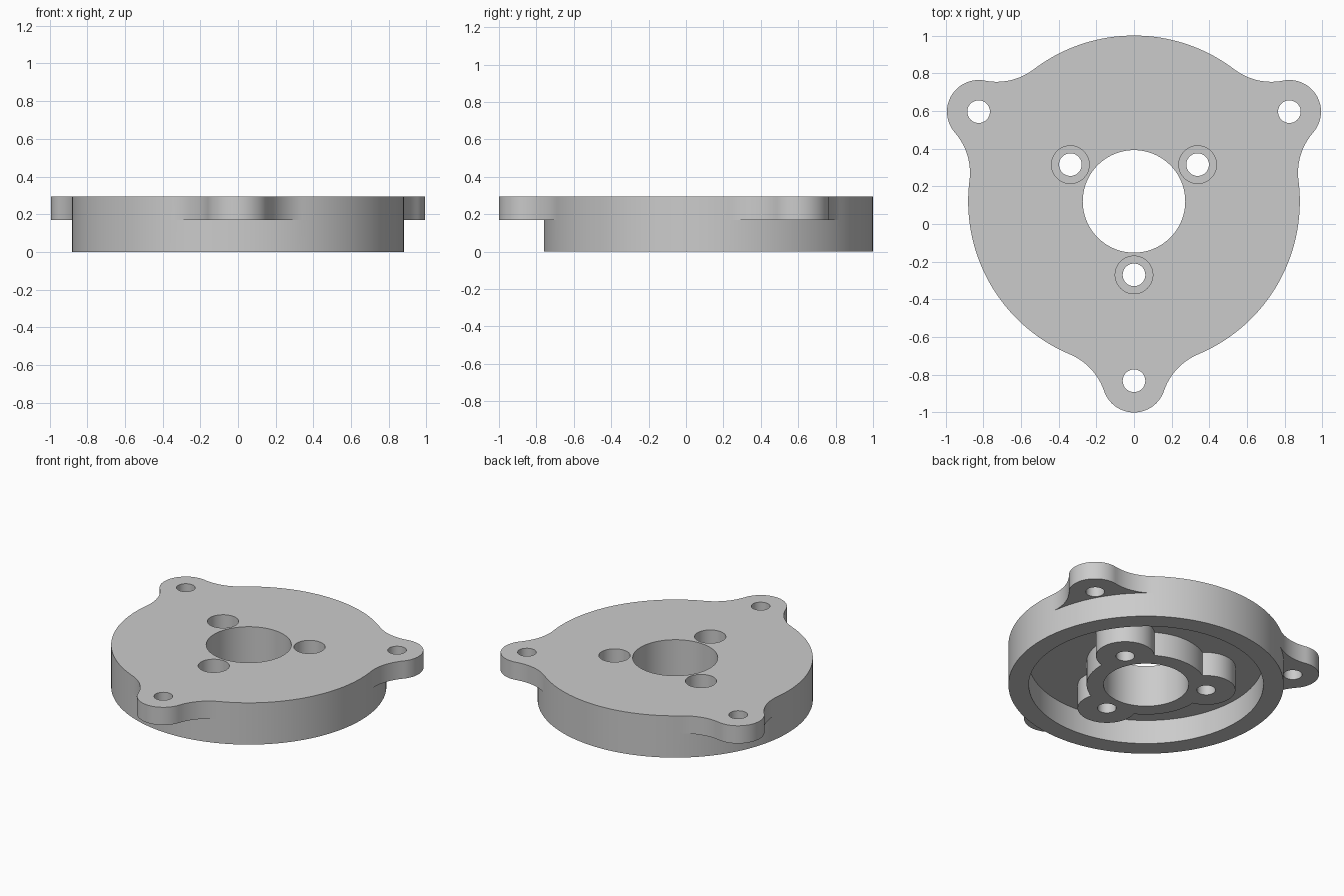
import bpy, bmesh
from math import cos, sin, acos, atan2, pi, radians

cube = bpy.data.objects.get("Cube")
if cube:
    bpy.data.objects.remove(cube, do_unlink=True)

# Main dimensions
CENTRE = 0.12j                       # axis of the flange on the xy plane
TOP, STEP, LEDGE = 0.295, 0.17, 0.15  # top face, ear underside, screw seat
BODY_R, RECESS_R, BORE_R = 0.88, 0.75, 0.272
EAR_D, EAR_R, FILLET_R = 0.952, 0.168, 0.325
HUB_R, BOSS_D, BOSS_R = 0.38, 0.39, 0.187
HOLE_R, HEAD_R = 0.06, 0.1
ANGLES = [radians(a) for a in (30, 150, 270)]
THIRD = 2 * pi / 3


def polar(r, a):
    return complex(r * cos(a), r * sin(a))


def arc(c, r, a0, a1, n):
    """Points along an arc, without its last point."""
    return [c + polar(r, a0 + (a1 - a0) * i / n) for i in range(n)]


def circle(c, r, n=48):
    return arc(c, r, 0, 2 * pi, n)


def turn(points, a):
    return [p * polar(1, a) for p in points]


def corner_angle(a, b, opposite):
    """Angle between sides a and b of a triangle."""
    return acos((a * a + b * b - opposite * opposite) / (2 * a * b))


bm = bmesh.new()


def ring(points, z):
    moved = [p + CENTRE for p in points]
    return [bm.verts.new((p.real, p.imag, z)) for p in moved]


def cap(z, *loops):
    """Flat face bounded by the first loop, with the others as holes."""
    edges = []
    for loop in loops:
        v = ring(loop, z)
        edges += [bm.edges.new((v[i - 1], v[i])) for i in range(len(v))]
    bmesh.ops.triangle_fill(bm, use_beauty=True, edges=edges, normal=(0, 0, 1))


def wall(loop, z0, z1):
    """Upright band following a loop."""
    lo, hi = ring(loop, z0), ring(loop, z1)
    for i in range(len(lo)):
        bm.faces.new((lo[i - 1], lo[i], hi[i], hi[i - 1]))


# Ear outline: fillet, round end, mirrored fillet
fillet_d = BODY_R + FILLET_R
phi = corner_angle(fillet_d, EAR_D, EAR_R + FILLET_R)
f = polar(fillet_d, -phi)
to_ear = EAR_D - f
beta = atan2(to_ear.imag, to_ear.real)
ear = (arc(f, FILLET_R, pi - phi, beta, 16)
       + arc(EAR_D, EAR_R, beta - pi, pi - beta, 32)
       + arc(f.conjugate(), FILLET_R, -beta, phi - pi, 16))
behind_ear = arc(0, BODY_R, -phi, phi, 20)
between_ears = arc(0, BODY_R, phi, THIRD - phi, 40)

# Hub outline: boss round, then collar arc
psi = corner_angle(HUB_R, BOSS_D, BOSS_R)
start = polar(HUB_R, psi) - BOSS_D
gamma = atan2(start.imag, start.real)
hub_third = (arc(BOSS_D, BOSS_R, -gamma, gamma, 36)
             + arc(0, HUB_R, psi, THIRD - psi, 20))

outline, body, hub = [], [], []
for a in ANGLES:
    outline += turn(ear + between_ears, a)
    body += turn(behind_ear + between_ears, a)
    hub += turn(hub_third, a)

recess = circle(0, RECESS_R, 144)
bore = circle(0, BORE_R, 96)
ear_holes = [circle(polar(EAR_D, a), HOLE_R) for a in ANGLES]
screw_holes = [circle(polar(BOSS_D, a), HOLE_R) for a in ANGLES]
head_holes = [circle(polar(BOSS_D, a), HEAD_R) for a in ANGLES]

# Top face, rim underside, hub underside, recess floor
cap(TOP, outline, bore, *ear_holes, *head_holes)
cap(0, body, recess)
cap(0, hub, bore, *screw_holes)
cap(STEP, recess, hub)

# Outer wall, recess wall, hub wall and bore
wall(body, 0, STEP)
wall(outline, STEP, TOP)
wall(recess, 0, STEP)
wall(hub, 0, STEP)
wall(bore, 0, TOP)

# Ears and counterbored screw holes
ear_base = ear + arc(0, BODY_R, phi, -phi, 20)
for a, ear_hole, screw, head in zip(ANGLES, ear_holes, screw_holes, head_holes):
    cap(STEP, turn(ear_base, a), ear_hole)
    wall(ear_hole, STEP, TOP)
    cap(LEDGE, head, screw)
    wall(screw, 0, LEDGE)
    wall(head, LEDGE, TOP)

bmesh.ops.remove_doubles(bm, verts=bm.verts[:], dist=1e-5)
bmesh.ops.recalc_face_normals(bm, faces=bm.faces[:])

mesh = bpy.data.meshes.new("mounting_flange")
bm.to_mesh(mesh)
bm.free()
flange = bpy.data.objects.new("mounting_flange", mesh)
bpy.context.collection.objects.link(flange)

# Plain grey
grey = (0.6, 0.6, 0.6, 1)
mat = bpy.data.materials.new("grey")
mat.use_nodes = True
mat.diffuse_color = grey
mat.node_tree.nodes["Principled BSDF"].inputs["Base Color"].default_value = grey
mesh.materials.append(mat)

# Smooth round walls, keep the edges crisp
bpy.ops.object.select_all(action="DESELECT")
flange.select_set(True)
bpy.context.view_layer.objects.active = flange
bpy.ops.object.shade_smooth_by_angle(angle=radians(30))
